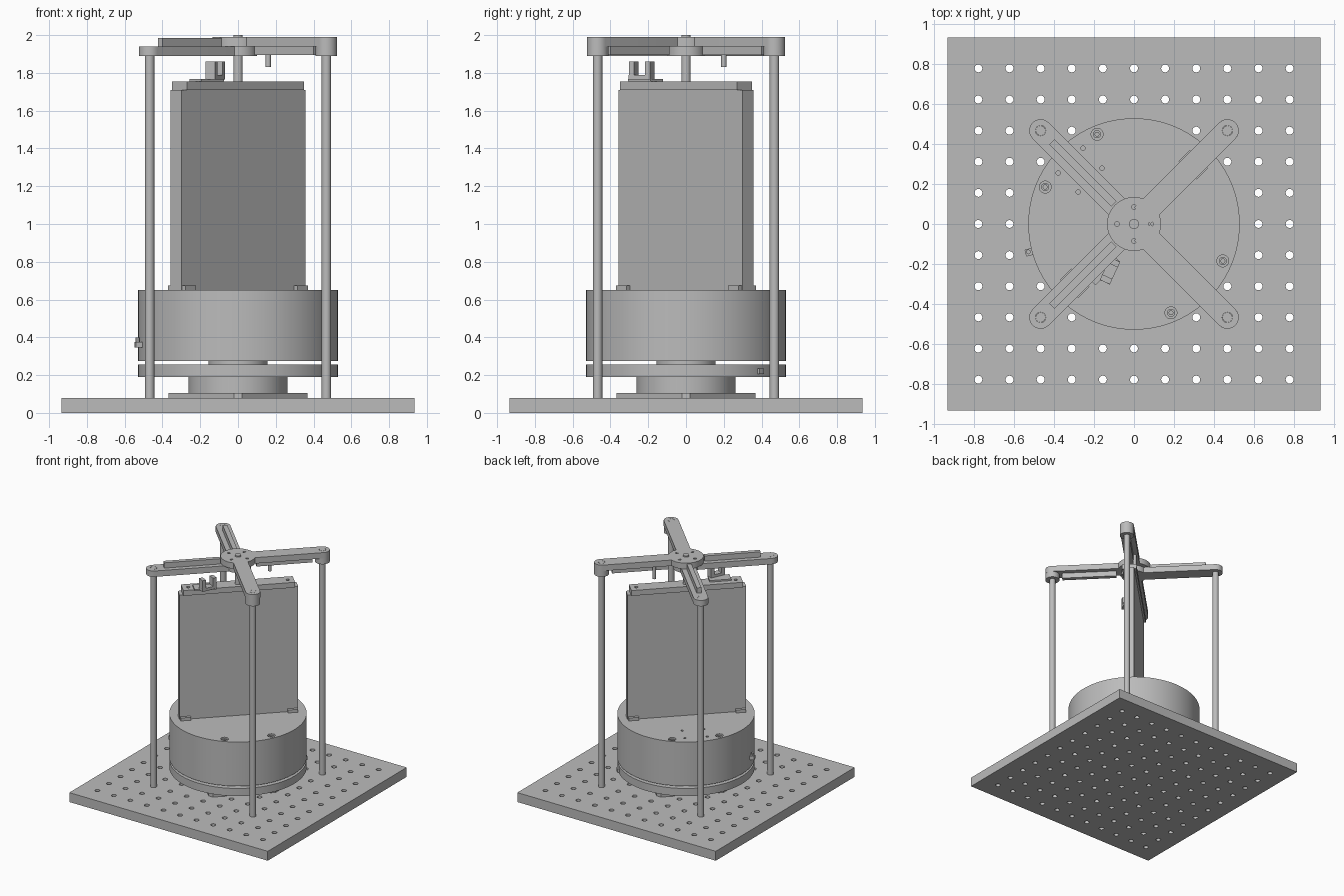
import bpy, bmesh, math
from math import pi, cos, sin
from mathutils import Matrix, Vector

cube = bpy.data.objects.get("Cube")
if cube:
    bpy.data.objects.remove(cube, do_unlink=True)

grey = bpy.data.materials.new("plain_grey")
grey.use_nodes = True
colour = (0.5, 0.5, 0.5, 1)
grey.diffuse_color = colour
grey.node_tree.nodes["Principled BSDF"].inputs["Base Color"].default_value = colour

DIAG = pi / 4


def circle(x, y, r, n=24):
    return [(x + r * cos(2 * pi * i / n), y + r * sin(2 * pi * i / n)) for i in range(n)]


def rect(x0, x1, y0, y1):
    return [(x0, y0), (x1, y0), (x1, y1), (x0, y1)]


def along(dist, angle, side=0):
    """Point at a distance along a direction, moved sideways."""
    return dist * cos(angle) - side * sin(angle), dist * sin(angle) + side * cos(angle)


def plate(name, loops, z0, z1, turn=0, at=(0, 0)):
    """Extrude an outline; further loops inside it become holes."""
    curve = bpy.data.curves.new(name, 'CURVE')
    curve.dimensions = '2D'
    curve.fill_mode = 'BOTH'
    curve.extrude = (z1 - z0) / 2
    for loop in loops:
        spline = curve.splines.new('POLY')
        spline.points.add(len(loop) - 1)
        for point, (x, y) in zip(spline.points, loop):
            point.co = (x, y, 0, 1)
        spline.use_cyclic_u = True
    temp = bpy.data.objects.new(name + "_outline", curve)
    bpy.context.collection.objects.link(temp)
    deps = bpy.context.evaluated_depsgraph_get()
    mesh = bpy.data.meshes.new_from_object(temp.evaluated_get(deps))
    bpy.data.objects.remove(temp, do_unlink=True)
    bpy.data.curves.remove(curve)
    bm = bmesh.new()
    bm.from_mesh(mesh)
    bmesh.ops.remove_doubles(bm, verts=bm.verts, dist=1e-5)
    bmesh.ops.recalc_face_normals(bm, faces=bm.faces)
    bm.transform(Matrix.Translation((at[0], at[1], (z0 + z1) / 2)) @ Matrix.Rotation(turn, 4, 'Z'))
    bm.to_mesh(mesh)
    bm.free()
    mesh.name = name
    mesh.materials.clear()
    mesh.materials.append(grey)
    mesh.shade_smooth()
    mesh.set_sharp_from_angle(angle=math.radians(30))
    obj = bpy.data.objects.new(name, mesh)
    bpy.context.collection.objects.link(obj)
    return obj


def disc(name, x, y, r, z0, z1, n=24):
    return plate(name, [circle(x, y, r, n)], z0, z1)


def box(name, length, width, z0, z1, turn=0, at=(0, 0)):
    return plate(name, [rect(-length / 2, length / 2, -width / 2, width / 2)], z0, z1, turn, at)


# Perforated base
pitch = 0.156
holes = [circle(i * pitch, j * pitch, 0.02, 16) for i in range(-5, 6) for j in range(-5, 6)]
plate("base_plate", [rect(-0.935, 0.935, -0.935, 0.935)] + holes, 0, 0.08)

# Turntable: square foot with clipped corners, then stacked rounds
foot = []
for k in range(4):
    foot += [along(0.368, k * pi / 2, -0.02), along(0.368, k * pi / 2, 0.02)]
plate("turntable_foot", [foot], 0.08, 0.105)
disc("turntable", 0, 0, 0.262, 0.105, 0.19, 64)
disc("lower_disc", 0, 0, 0.53, 0.19, 0.255, 96)
disc("spacer", 0, 0, 0.157, 0.255, 0.275, 48)
box("lower_disc_tab", 0.03, 0.035, 0.205, 0.235, math.atan2(0.39, 0.365), (0.36, 0.39))

# Drum with bolts sunk into its lid
bolts = [(-0.185, 0.45), (-0.445, 0.185), (0.445, -0.185), (0.185, -0.445)]
pins = [(-0.255, 0.38), (-0.38, 0.255), (-0.16, 0.28), (-0.28, 0.16)]
disc("drum", 0, 0, 0.53, 0.275, 0.62, 96)
lid_holes = [circle(x, y, 0.03) for x, y in bolts] + [circle(x, y, 0.011, 12) for x, y in pins]
plate("drum_lid", [circle(0, 0, 0.53, 96)] + lid_holes, 0.62, 0.65)
for x, y in bolts:
    plate("drum_bolt", [circle(x, y, 0.02), circle(x, y, 0.011, 6)], 0.62, 0.642)
box("cable_socket", 0.05, 0.035, 0.345, 0.375, pi / 12, (-0.52, -0.14))
disc("cable_pin", -0.53, -0.14, 0.012, 0.375, 0.4, 12)

# Upright panel with its cap and corner feet
box("panel", 0.93, 0.082, 0.65, 1.71, DIAG)
cap_holes = [circle(s * 0.39, 0, 0.014, 12) for s in (-1, 1)]
plate("panel_cap", [rect(-0.438, 0.438, -0.057, 0.057)] + cap_holes, 1.71, 1.755, DIAG)
for end in (-1, 1):
    for side in (-1, 1):
        box("panel_foot", 0.08, 0.025, 0.65, 0.675, DIAG, along(end * 0.42, DIAG, side * 0.053))

# Top frame: left arms carry the rib above, right arms below
LOW, MID, HIGH = 1.89, 1.94, 1.99
reach, half = 0.662, 0.057
arm_end = [(reach + half * cos(a), half * sin(a)) for a in [pi * (i / 16 - 0.5) for i in range(17)]]
arm = [(0.06, -half)] + arm_end + [(0.06, half)]
for k in range(4):
    angle = DIAG + k * pi / 2
    x, y = along(reach, angle)
    left = x < 0
    z0, z1 = (LOW, MID) if left else (MID, HIGH)
    r0, r1 = (MID, HIGH - 0.005) if left else (LOW + 0.005, MID)
    hole = circle(reach, 0, 0.026)
    plate("arm", [arm, hole], z0, z1, angle)
    box("arm_rib", 0.44, 0.036, r0, r1, angle, along(0.362, angle))
    if not left:
        plate("arm_boss", [circle(x, y, half), circle(x, y, 0.026)], LOW, MID)
    disc("rod", x, y, 0.025, 0.08, z1, 32)

# Hub and shaft
hub_holes = [circle(*along(0.085, k * pi / 2), 0.012, 12) for k in range(4)]
disc("hub_lower", 0, 0, 0.1, LOW, MID, 48)
plate("hub_top", [circle(0, 0, 0.135, 64)] + hub_holes, MID, HIGH)
disc("shaft", 0, 0, 0.025, 1.755, 2.0, 32)
disc("arm_sensor", 0.16, 0.2, 0.014, 1.83, 1.945, 16)

# Fork sensor on the panel cap
tilt = math.radians(65)
centre = Vector((-0.12, -0.235))
box("fork_mount", 0.17, 0.09, 1.755, 1.768, DIAG, (-0.165, -0.215))
box("fork_base", 0.125, 0.055, 1.765, 1.79, tilt, centre)
for s in (-1, 1):
    box("fork_post", 0.03, 0.055, 1.79, 1.86, tilt, centre + Vector(along(s * 0.047, tilt)))
